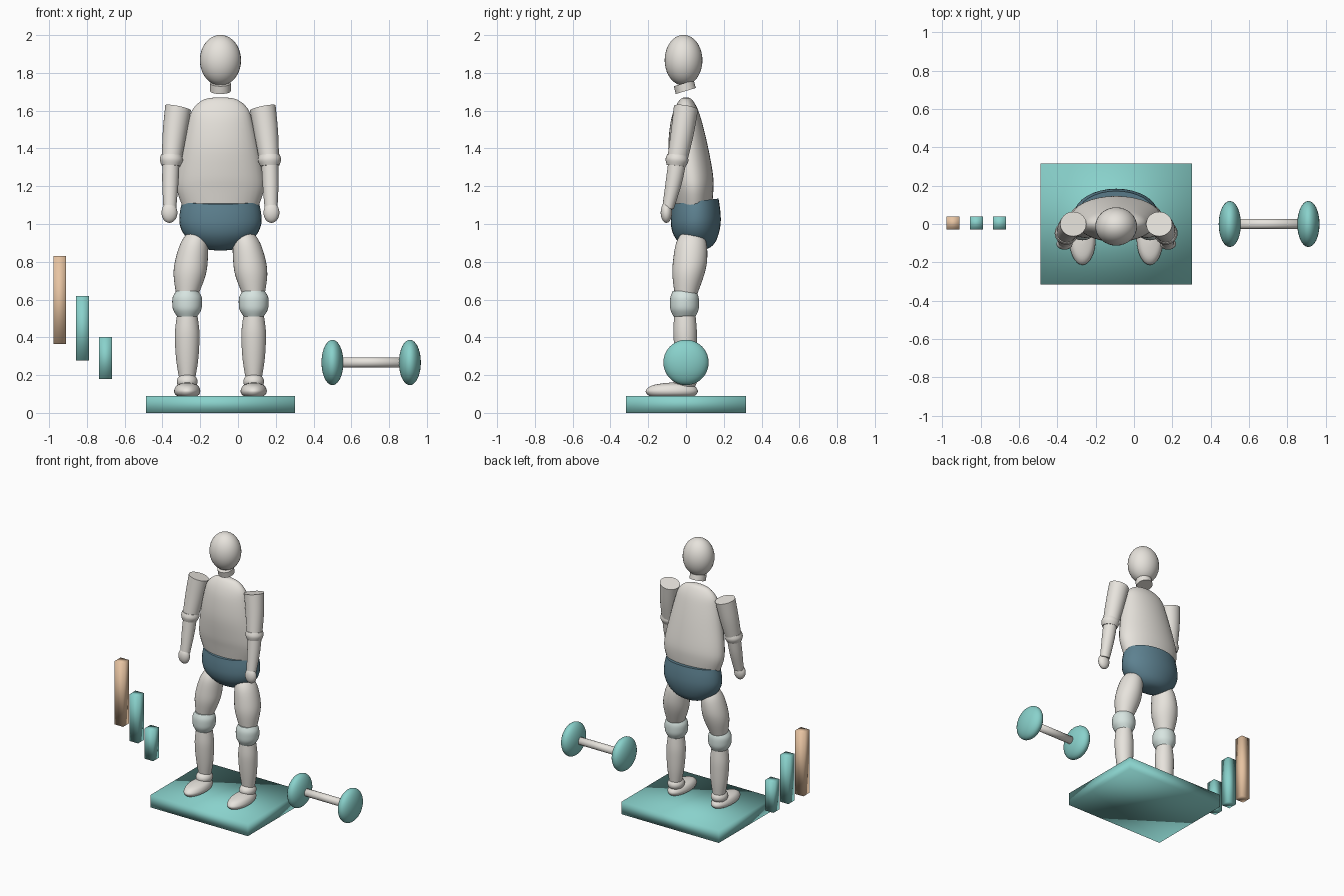
import bpy, bmesh
from math import sin, cos, pi

CX = -0.093  # body centre line


def material(name, rgb):
    m = bpy.data.materials.new(name)
    m.diffuse_color = (*rgb, 1)
    return m


BODY = material("ivory", (0.80, 0.77, 0.72))
TEAL = material("teal", (0.25, 0.64, 0.60))
SLATE = material("slate", (0.11, 0.22, 0.28))
PALE = material("pale_mint", (0.68, 0.78, 0.75))
PEACH = material("peach", (0.80, 0.55, 0.36))


def finish(bm, name, mat):
    bmesh.ops.recalc_face_normals(bm, faces=bm.faces)
    for f in bm.faces:
        f.smooth = True
    me = bpy.data.meshes.new(name)
    bm.to_mesh(me)
    bm.free()
    me.materials.append(mat)
    ob = bpy.data.objects.new(name, me)
    bpy.context.collection.objects.link(ob)
    return ob


def spline(rows, sub):
    """Catmull-Rom interpolation through the section rows."""
    if sub == 1:
        return rows
    p = [rows[0]] + rows + [rows[-1]]
    out = []
    for i in range(1, len(p) - 2):
        for k in range(sub):
            t = k / sub
            out.append([0.5 * (2 * b + (c - a) * t + (2 * a - 5 * b + 4 * c - d) * t * t
                               + (3 * b - a - 3 * c + d) * t ** 3)
                        for a, b, c, d in zip(*p[i - 1:i + 3])])
    return out + [rows[-1]]


def loft(name, rows, mat=BODY, s=1, tilt=(0, 0), sub=4, n=32):
    """Elliptical sections (offset, y, z, rx, ry); s mirrors the side, tilt leans the rings."""
    bm = bmesh.new()
    rings = []
    for ox, y, z, rx, ry in spline(rows, sub):
        rings.append([bm.verts.new((
            CX + s * (ox + rx * cos(a)), y + ry * sin(a),
            z + tilt[0] * rx * cos(a) + tilt[1] * ry * sin(a)))
            for a in (2 * pi * i / n for i in range(n))])
    for r, q in zip(rings, rings[1:]):
        for i in range(n):
            j = (i + 1) % n
            bm.faces.new((r[i], r[j], q[j], q[i]))
    bm.faces.new(rings[0])
    bm.faces.new(rings[-1])
    ob = finish(bm, name, mat)
    bpy.context.view_layer.objects.active = ob
    ob.select_set(True)
    bpy.ops.object.shade_smooth_by_angle(angle=1.0)
    ob.select_set(False)
    return ob


def ball(name, loc, radii, mat=BODY):
    bm = bmesh.new()
    bmesh.ops.create_uvsphere(bm, u_segments=32, v_segments=20, radius=1)
    bmesh.ops.scale(bm, vec=radii, verts=bm.verts)
    ob = finish(bm, name, mat)
    ob.location = loc
    return ob


def box(name, loc, size, mat):
    bm = bmesh.new()
    bmesh.ops.create_cube(bm, size=1)
    bmesh.ops.scale(bm, vec=size, verts=bm.verts)
    ob = finish(bm, name, mat)
    ob.location = loc
    return ob


# Platform and floating chart bars
box("platform", (CX, 0, 0.045), (0.79, 0.634, 0.09), TEAL)
for i, (x, lo, hi, mat) in enumerate([(-0.944, 0.366, 0.83, PEACH), (-0.823, 0.277, 0.62, TEAL),
                                      (-0.701, 0.18, 0.402, TEAL)]):
    box(f"chart_bar_{i + 1}", (x, 0.005, (lo + hi) / 2), (0.068, 0.068, hi - lo), mat)

# Dumbbell
for side, x in (("left", 0.5), ("right", 0.91)):
    ball(f"dumbbell_weight_{side}", (x, 0, 0.267), (0.058, 0.12, 0.12), TEAL)
bm = bmesh.new()
bmesh.ops.create_cone(bm, cap_ends=True, segments=24, radius1=0.027, radius2=0.027, depth=0.41)
bar = finish(bm, "dumbbell_handle", BODY)
bar.rotation_euler = (0, pi / 2, 0)
bar.location = (0.705, 0, 0.267)

# Head and neck
ball("head", (CX, -0.013, 1.867), (0.109, 0.1, 0.134))
loft("neck", [[0, -0.001, 1.704, 0.055, 0.053], [0, -0.012, 1.745, 0.055, 0.053]],
     tilt=(0, 0.3), sub=1)

# Torso and pelvis
loft("torso", [
    [0, 0.0, 1.671, 0.004, 0.002], [0, 0.0, 1.66, 0.085, 0.03],
    [0, 0.0, 1.61, 0.145, 0.061], [0, 0.002, 1.53, 0.173, 0.085],
    [0, 0.012, 1.40, 0.203, 0.106], [0, 0.03, 1.26, 0.229, 0.113],
    [0, 0.038, 1.18, 0.23, 0.107], [0, 0.042, 1.09, 0.2, 0.095]])
loft("pelvis", [
    [0, 0.05, 1.12, 0.202, 0.122], [0, 0.051, 1.06, 0.215, 0.13],
    [0, 0.053, 1.0, 0.216, 0.131], [0, 0.058, 0.945, 0.193, 0.118],
    [0, 0.068, 0.895, 0.142, 0.088], [0, 0.075, 0.868, 0.08, 0.05],
    [0, 0.08, 0.861, 0.004, 0.003]], SLATE, tilt=(0, 0.12))

# Arms and legs, mirrored about the body centre line
for side, s in (("left", -1), ("right", 1)):
    lean = (0.2, -0.16)
    loft(f"upper_arm_{side}", [
        [0.224, 0.0, 1.615, 0.068, 0.064], [0.243, -0.02, 1.48, 0.062, 0.06],
        [0.258, -0.045, 1.345, 0.052, 0.053]], s=s, tilt=lean)
    loft(f"elbow_{side}", [
        [0.259, -0.045, 1.365, 0.055, 0.054], [0.26, -0.048, 1.338, 0.061, 0.06],
        [0.262, -0.052, 1.308, 0.05, 0.05]], s=s, tilt=(0.05, -0.1))
    loft(f"forearm_{side}", [
        [0.262, -0.047, 1.325, 0.045, 0.046], [0.265, -0.065, 1.22, 0.043, 0.042],
        [0.268, -0.095, 1.085, 0.034, 0.03]], s=s, tilt=(0, -0.2))
    ball(f"hand_{side}", (CX + s * 0.27, -0.104, 1.06), (0.042, 0.03, 0.054))
    loft(f"thigh_{side}", [
        [0.12, 0.032, 0.975, 0.01, 0.01], [0.126, 0.031, 0.955, 0.045, 0.05],
        [0.138, 0.028, 0.9, 0.072, 0.08], [0.153, 0.022, 0.81, 0.086, 0.09],
        [0.163, 0.012, 0.73, 0.085, 0.084], [0.175, 0.0, 0.63, 0.06, 0.06]], s=s)
    loft(f"knee_{side}", [
        [0.176, -0.008, 0.645, 0.058, 0.062], [0.176, -0.008, 0.615, 0.076, 0.074],
        [0.176, -0.008, 0.58, 0.079, 0.077], [0.176, -0.008, 0.545, 0.074, 0.074],
        [0.176, -0.008, 0.51, 0.053, 0.058]], PALE, s=s)
    loft(f"shin_{side}", [
        [0.176, -0.006, 0.53, 0.052, 0.055], [0.176, -0.005, 0.44, 0.064, 0.062],
        [0.176, -0.003, 0.36, 0.064, 0.06], [0.176, 0.0, 0.27, 0.057, 0.053],
        [0.176, 0.002, 0.18, 0.042, 0.042]], s=s)
    ball(f"ankle_{side}", (CX + s * 0.176, -0.005, 0.165), (0.055, 0.062, 0.045))
    loft(f"foot_{side}", [
        [0.176, -0.075, 0.088, 0.05, 0.115], [0.176, -0.075, 0.1, 0.065, 0.132],
        [0.176, -0.075, 0.12, 0.069, 0.137], [0.176, -0.07, 0.145, 0.056, 0.11],
        [0.176, -0.06, 0.158, 0.025, 0.05], [0.176, -0.06, 0.16, 0.003, 0.005]], s=s)
